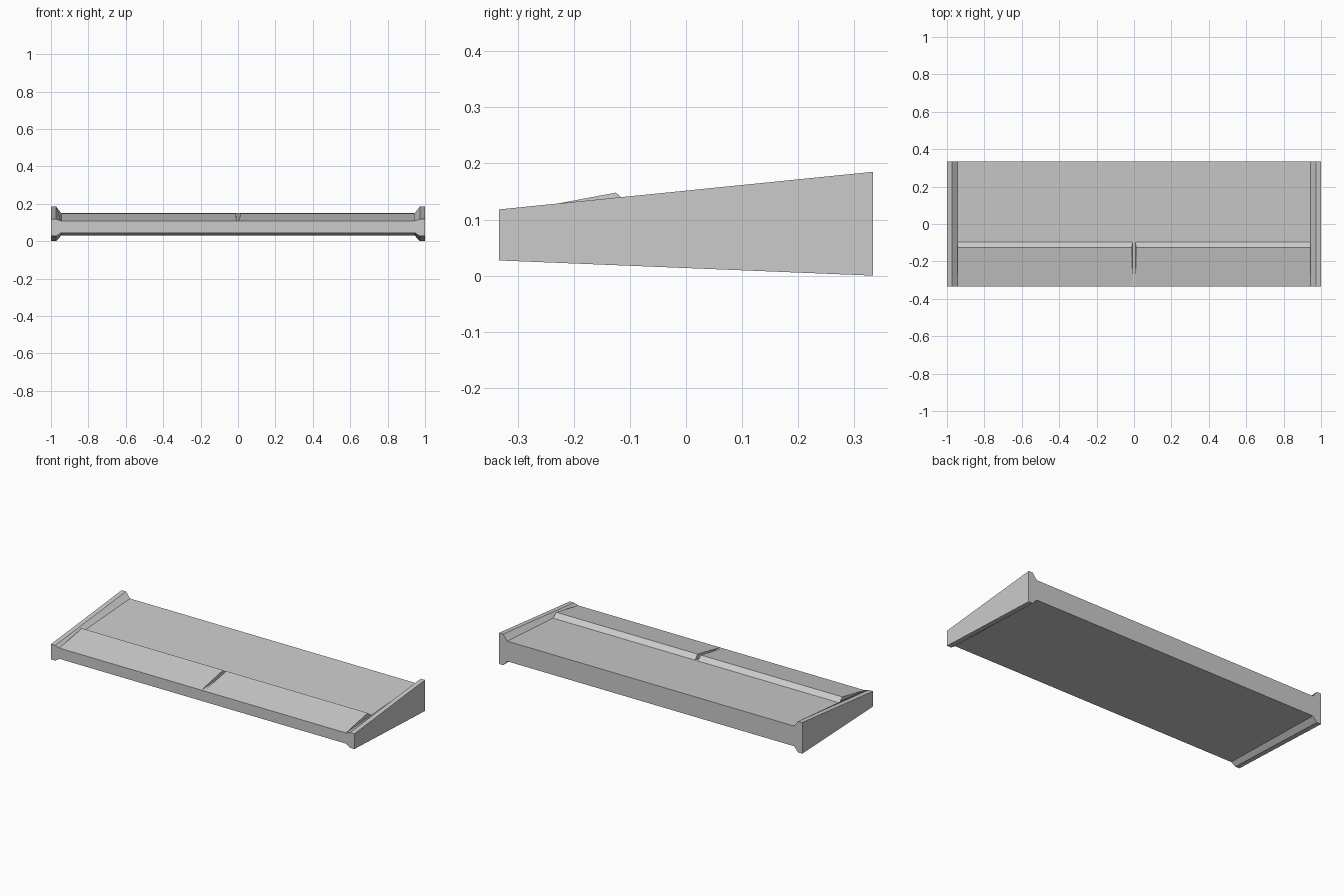
import bpy
import bmesh

cube = bpy.data.objects.get("Cube")
if cube:
    bpy.data.objects.remove(cube, do_unlink=True)

grey = bpy.data.materials.new("light grey")
grey.use_nodes = True
COLOUR = (0.6, 0.6, 0.6, 1)
grey.diffuse_color = COLOUR
grey.node_tree.nodes["Principled BSDF"].inputs["Base Color"].default_value = COLOUR


def loft(name, start, end):
    """Skin two matching closed loops of points and cap both ends."""
    bm = bmesh.new()
    a = [bm.verts.new(p) for p in start]
    b = [bm.verts.new(p) for p in end]
    n = len(a)
    for i in range(n):
        j = (i + 1) % n
        bm.faces.new((a[i], a[j], b[j], b[i]))
    bm.faces.new(a)
    bm.faces.new(b)
    bmesh.ops.recalc_face_normals(bm, faces=bm.faces)
    mesh = bpy.data.meshes.new(name)
    bm.to_mesh(mesh)
    bm.free()
    mesh.materials.append(grey)
    obj = bpy.data.objects.new(name, mesh)
    bpy.context.collection.objects.link(obj)
    return obj


def section(y, low, slab_low, slab_high, high):
    """Slab cross-section with a flared lip at both ends."""
    half = [(0.945, slab_low), (0.972, low), (1, low),
            (1, high), (0.972, high), (0.945, slab_high)]
    return ([(x, y, z) for x, z in half]
            + [(-x, y, z) for x, z in reversed(half)])


# Wedge-shaped slab, thin at the front and thick at the back
loft("slab", section(-0.333, 0.027, 0.045, 0.109, 0.118),
     section(0.333, 0, 0.03, 0.15, 0.185))


# Two raised ramps on the front part, with a narrow gap between them
def ramp_section(side, x_top, x_base):
    return [(side * x_base, -0.332, 0.109), (side * x_top, -0.125, 0.148),
            (side * x_base, -0.096, 0.123), (side * x_base, -0.125, 0.11)]


for name, side in (("left_ramp", 1), ("right_ramp", -1)):
    loft(name, ramp_section(side, 0.011, 0.008),
         ramp_section(side, 0.943, 0.945))
